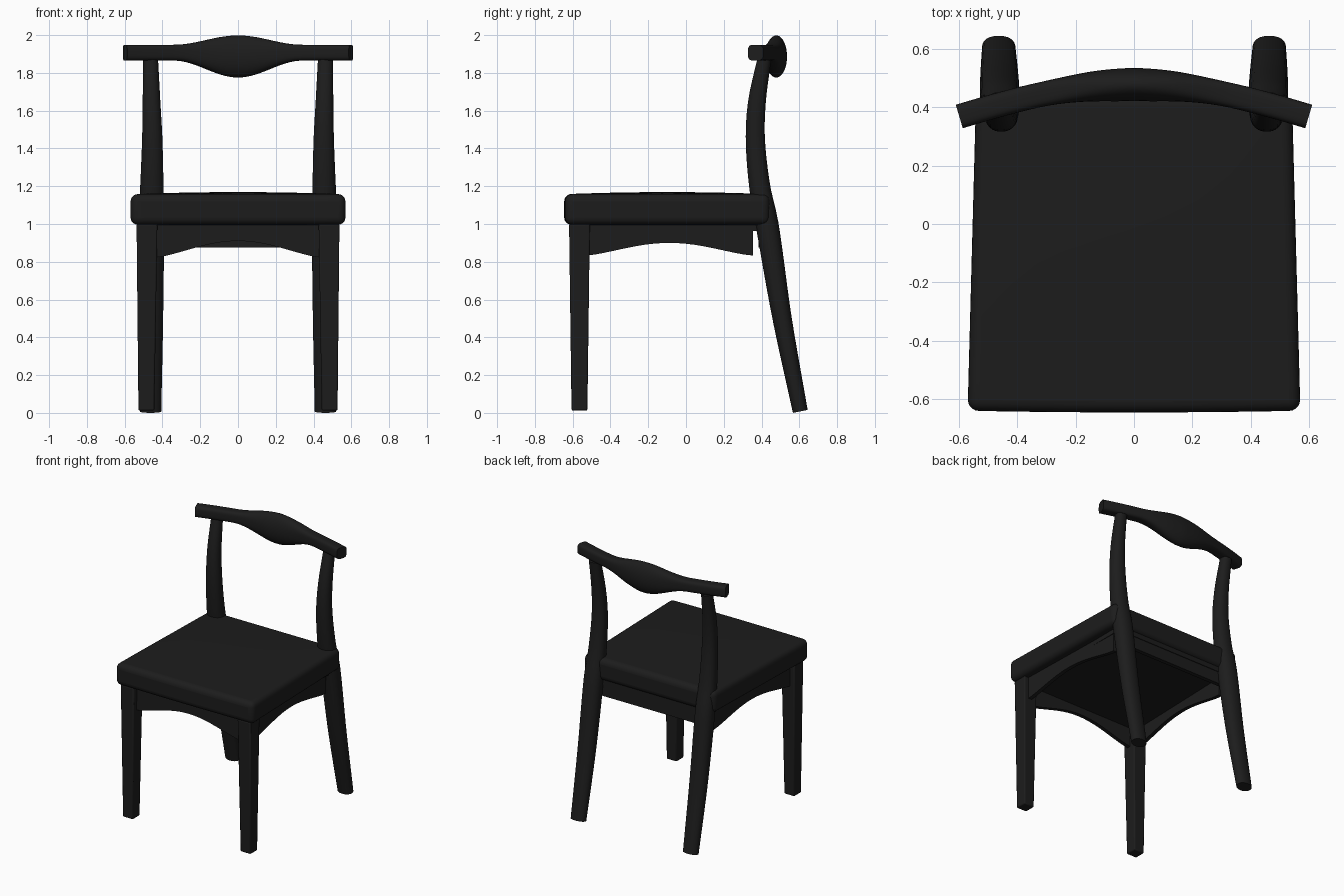
import bpy, bmesh, math
from mathutils import Vector

if "Cube" in bpy.data.objects:
    bpy.data.objects.remove(bpy.data.objects["Cube"])

black = bpy.data.materials.new("black_lacquer")
black.diffuse_color = (0.012, 0.012, 0.012, 1)
black.use_nodes = True
black.node_tree.nodes["Principled BSDF"].inputs["Base Color"].default_value = black.diffuse_color


def finish(bm, name, angle=40):
    bmesh.ops.recalc_face_normals(bm, faces=bm.faces)
    mesh = bpy.data.meshes.new(name)
    bm.to_mesh(mesh)
    bm.free()
    mesh.materials.append(black)
    ob = bpy.data.objects.new(name, mesh)
    bpy.context.collection.objects.link(ob)
    bpy.ops.object.select_all(action='DESELECT')
    ob.select_set(True)
    bpy.context.view_layer.objects.active = ob
    bpy.ops.object.shade_smooth_by_angle(angle=math.radians(angle))
    return ob


def spline(keys, t):
    """Smooth interpolation through rows of (t, values...)."""
    i = max(k for k in range(len(keys) - 1) if keys[k][0] <= t or k == 0)
    a, b = keys[i], keys[i + 1]
    prev, nxt = keys[max(i - 1, 0)], keys[min(i + 2, len(keys) - 1)]
    h = b[0] - a[0]
    u = (t - a[0]) / h
    out = []
    for c in range(1, len(a)):
        m0 = (b[c] - prev[c]) / (b[0] - prev[0]) * h
        m1 = (nxt[c] - a[c]) / (nxt[0] - a[0]) * h
        out.append((2*u**3 - 3*u*u + 1) * a[c] + (u**3 - 2*u*u + u) * m0
                   + (3*u*u - 2*u**3) * b[c] + (u**3 - u*u) * m1)
    return out


def loft(name, stations, side_axis, sides=28):
    """Rounded tube; stations hold (centre, radius along side_axis, other radius, squareness)."""
    bm = bmesh.new()
    rings = []
    for i, (c, ra, rb, power) in enumerate(stations):
        tan = (stations[min(i + 1, len(stations) - 1)][0] - stations[max(i - 1, 0)][0]).normalized()
        other = tan.cross(side_axis).normalized()
        ring = []
        for k in range(sides):
            ca, sa = math.cos((k + 0.5) * math.tau / sides), math.sin((k + 0.5) * math.tau / sides)
            ca = math.copysign(abs(ca) ** power, ca)
            sa = math.copysign(abs(sa) ** power, sa)
            ring.append(bm.verts.new(c + side_axis * ra * ca + other * rb * sa))
        rings.append(ring)
    for r, s in zip(rings, rings[1:]):
        for k in range(sides):
            n = (k + 1) % sides
            bm.faces.new((r[k], r[n], s[n], s[k]))
    bm.faces.new(rings[0])
    bm.faces.new(rings[-1])
    return finish(bm, name)


def add_bevel(ob, width, segments):
    mod = ob.modifiers.new("rounding", 'BEVEL')
    mod.width, mod.segments = width, segments
    mod.limit_method, mod.angle_limit = 'ANGLE', math.radians(40)


# Seat: tapered cushion, gently crowned, with well rounded edges
bm = bmesh.new()
bmesh.ops.create_cube(bm, size=2)
for axis in (0, 1):
    for i in range(1, 10):
        co, no = Vector((0, 0, 0)), Vector((0, 0, 0))
        co[axis], no[axis] = -1 + 0.2 * i, 1
        bmesh.ops.bisect_plane(bm, geom=bm.verts[:] + bm.edges[:] + bm.faces[:], plane_co=co, plane_no=no)
for v in bm.verts:
    x, y, z = v.co
    v.co.x = x * (0.555 - 0.0145 * y)
    v.co.y = -0.098 + 0.541 * y - (0.006 * (1 - x * x) if y < -0.99 else 0)
    v.co.z = 1.077 + 0.081 * z + (0.011 * (1 - x * x) * (1 - y * y) if z > 0.99 else 0)
add_bevel(finish(bm, "seat"), 0.038, 5)

# Seat board: thin panel carried inside the aprons
bm = bmesh.new()
bmesh.ops.create_cube(bm, size=2)
for v in bm.verts:
    v.co = (v.co.x * 0.484, -0.065 + v.co.y * 0.485, 0.981 + v.co.z * 0.018)
finish(bm, "seat_board")

# Front legs: square and tapered
for side, label in ((-1, "left"), (1, "right")):
    bm = bmesh.new()
    bmesh.ops.create_cube(bm, size=2)
    for v in bm.verts:
        top = v.co.z > 0
        half = 0.055 if top else 0.042
        v.co = (side * (0.482 if top else 0.485) + v.co.x * half,
                -0.564 + v.co.y * half, 1.0 if top else 0.012)
    add_bevel(finish(bm, "front_leg_" + label), 0.008, 2)

# Rear legs: curved oval posts rising to the back rail
# rows: height, y, x, half width, half depth
leg_keys = [(0.008, 0.605, 0.463, 0.057, 0.040), (0.5, 0.509, 0.461, 0.065, 0.051),
            (1.0, 0.429, 0.459, 0.068, 0.061), (1.2, 0.390, 0.456, 0.062, 0.056),
            (1.45, 0.367, 0.454, 0.054, 0.051), (1.65, 0.376, 0.458, 0.047, 0.047),
            (1.89, 0.418, 0.463, 0.039, 0.036)]
for side, label in ((-1, "left"), (1, "right")):
    st = []
    for i in range(33):
        z = 0.008 + (1.872 - 0.008) * i / 32
        y, x, rx, ry = spline(leg_keys, z)
        st.append((Vector((side * x, y, z)), rx, ry, 0.9))
    loft("rear_leg_" + label, st, Vector((1, 0, 0)))

# Back rail: bowed rod, squarish at the ends, swelling to a tall oval in the middle
rail_keys = [(-0.01, 0.478), (0.0, 0.478), (0.15, 0.47), (0.3, 0.447), (0.45, 0.411), (0.598, 0.368), (0.7, 0.337)]
st = []
for i in range(49):
    x = -0.598 + 1.196 * i / 48
    y = spline(rail_keys, abs(x))[0]
    swell = 0.5 + 0.5 * math.cos(math.pi * min(abs(x) / 0.34, 1))
    st.append((Vector((x, y, 1.907 - 0.02 * swell)), 0.042 + 0.07 * swell,
               0.042 + 0.015 * swell, 0.55 + 0.45 * swell))
loft("back_rail", st, Vector((0, 0, 1)))


# Aprons: thin boards under the seat with an arched lower edge
def apron(name, start, end, thickness, low, high, top=0.998, steps=20):
    a, b = Vector((*start, 0)), Vector((*end, 0))
    off = (b - a).normalized().cross(Vector((0, 0, 1))) * thickness / 2
    bm = bmesh.new()
    rows = []
    for i in range(steps + 1):
        t = i / steps
        p = a.lerp(b, t)
        z = low + (high - low) * max(math.sin(math.pi * t), 0) ** 1.4
        rows.append([bm.verts.new(p + s * off + Vector((0, 0, h)))
                     for s, h in ((-1, z), (1, z), (1, top), (-1, top))])
    for r, s in zip(rows, rows[1:]):
        for k in range(4):
            n = (k + 1) % 4
            bm.faces.new((r[k], r[n], s[n], s[k]))
    bm.faces.new(rows[0])
    bm.faces.new(rows[-1])
    finish(bm, name)


apron("front_apron", (-0.44, -0.566), (0.44, -0.566), 0.028, 0.822, 0.91)
apron("rear_apron", (-0.45, 0.40), (0.45, 0.40), 0.03, 0.875, 0.875)
for side, label in ((-1, "left"), (1, "right")):
    apron("side_apron_" + label, (side * 0.488, -0.53), (side * 0.464, 0.355), 0.028, 0.833, 0.90)
